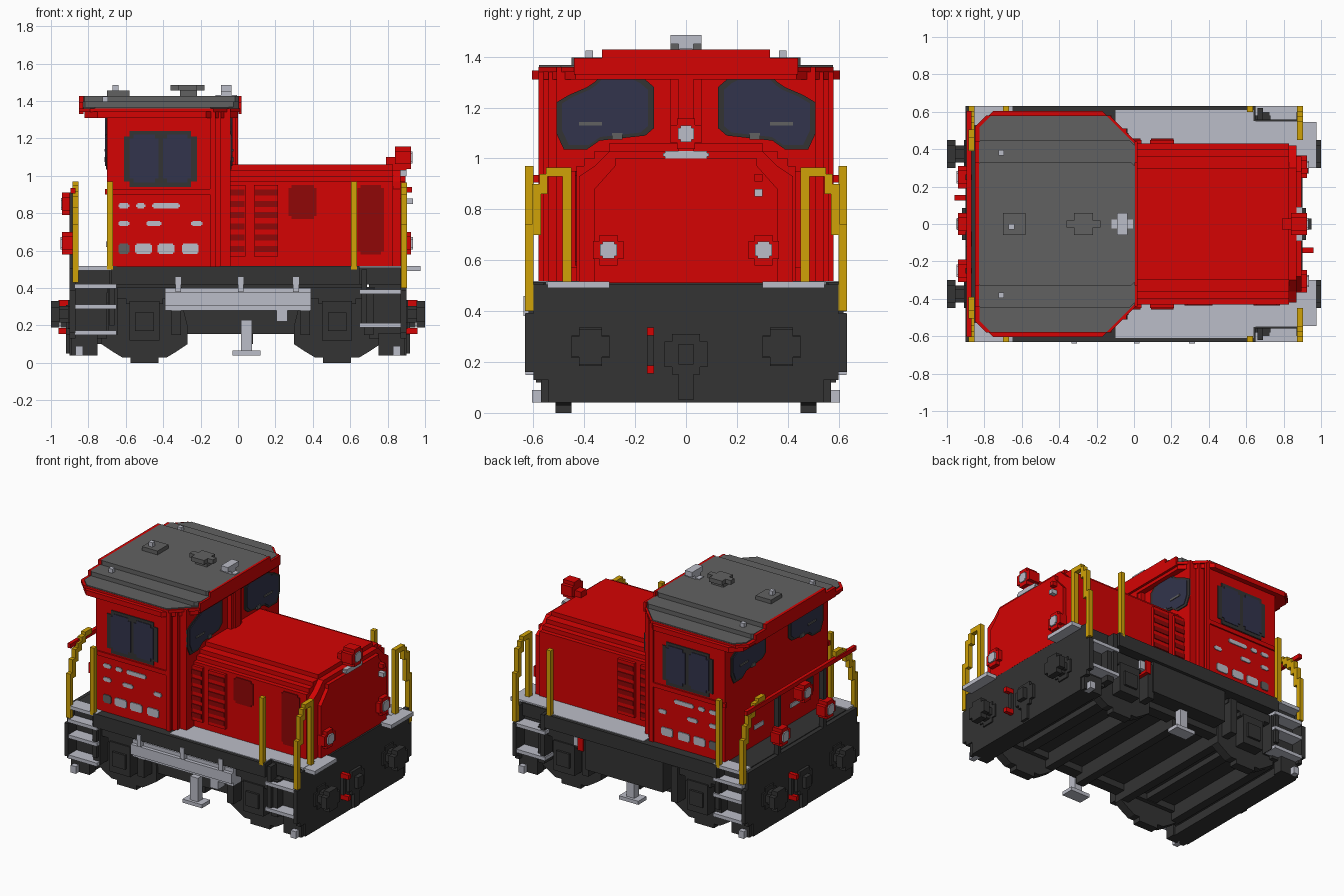
import bpy
import bmesh
from mathutils import Vector

old = bpy.data.objects.get("Cube")
if old:
    bpy.data.objects.remove(old, do_unlink=True)


def material(name, r, g, b):
    mat = bpy.data.materials.new(name)
    mat.use_nodes = True
    mat.diffuse_color = (r, g, b, 1)
    bsdf = mat.node_tree.nodes["Principled BSDF"]
    bsdf.inputs["Base Color"].default_value = (r, g, b, 1)
    bsdf.inputs["Roughness"].default_value = 0.8
    return mat


red = material("red paint", .66, .001, .001)
maroon = material("dark red paint", .28, .002, .002)
black = material("charcoal", .033, .033, .033)
grey = material("roof grey", .12, .12, .12)
silver = material("light grey", .5, .51, .58)
yellow = material("rail yellow", .63, .36, .002)
glass = material("navy glass", .032, .034, .072)

ONE, BOTH = (1,), (1, -1)


def prism(name, mat, axis, outline, span, sides=ONE):
    """Extrude a 2D outline along an axis; optionally mirror it across y."""
    for side in sides:
        bm = bmesh.new()
        rings = []
        for t in span:
            ring = []
            for u, v in outline:
                co = {"x": (t, u, v), "y": (u, t, v), "z": (u, v, t)}[axis]
                ring.append(bm.verts.new(Vector((co[0], co[1] * side, co[2]))))
            rings.append(ring)
        lo, hi = rings
        bm.faces.new(lo)
        bm.faces.new(hi)
        for i in range(len(lo)):
            j = (i + 1) % len(lo)
            bm.faces.new((lo[i], lo[j], hi[j], hi[i]))
        bmesh.ops.recalc_face_normals(bm, faces=bm.faces)
        mesh = bpy.data.meshes.new(name)
        bm.to_mesh(mesh)
        bm.free()
        mesh.materials.append(mat)
        bpy.context.collection.objects.link(bpy.data.objects.new(name, mesh))


def box(name, mat, x, y, z, sides=ONE):
    prism(name, mat, "z", [(x[0], y[0]), (x[1], y[0]), (x[1], y[1]), (x[0], y[1])], z, sides)


def notched(u, v, c):
    """Rectangle with blocky stepped corners."""
    (a, b), (d, e) = u, v
    return [(a + c, d), (b - c, d), (b - c, d + c), (b, d + c), (b, e - c), (b - c, e - c),
            (b - c, e), (a + c, e), (a + c, e - c), (a, e - c), (a, d + c), (a + c, d + c)]


def mirrored(half):
    return half + [(-u, v) for u, v in reversed(half)]


def around(c, r):
    return (c - r, c + r)


# Engine hood with stepped shoulders and a shallow front panel
hood = mirrored([(.43, .51), (.43, .97), (.4, .97), (.4, 1), (.36, 1), (.36, 1.03), (.3, 1.03), (.3, 1.06)])
prism("hood", red, "x", hood, (-.1, .83))
prism("hood_nose", red, "x", mirrored([(.42, .51), (.42, .93), (.36, .97), (.3, 1.03)]), (.83, .87))
prism("hood_front_panel", red, "x", mirrored([(.36, .51), (.36, .88), (.28, .97), (.28, 1)]), (.87, .895))

# Hood side grilles with slats
for x in (-.025, .15):
    box("grille_panel", red, around(x, .065), (.42, .45), (.57, .95), BOTH)
    for i in range(6):
        box("grille_slat", maroon, around(x, .06), (.44, .456), around(.61 + .06 * i, .016), BOTH)
for x, z in (((.27, .42), (.77, .95)), ((.64, .78), (.58, .95))):
    prism("hood_door_panel", maroon, "y", notched(x, z, .015), (-.436, -.428))

# Cab body with cut front corners
cab = [(-.7, -.57), (-.13, -.57), (-.13, -.54), (-.09, -.54), (-.09, -.51), (-.04, -.51)]
cab += [(x, -y) for x, y in reversed(cab)]
prism("cab", red, "z", cab, (.51, 1.36))
box("cab_front_pillar", red, (-.05, -.01), (-.06, .06), (1, 1.36))
box("cab_front_mullion", red, (-.02, 0), (-.03, .03), (1, 1.36))
box("cab_waist_ledge", red, (-.71, -.12), (.56, .58), (.9, .93), BOTH)
box("cab_corner_strip", red, (-.15, -.12), (.56, .58), (.51, 1.34), BOTH)

# Side windows
prism("side_window_frame", black, "y", notched((-.61, -.22), (.94, 1.24), .03), (.565, .576), BOTH)
for x in ((-.58, -.425), (-.4, -.25)):
    prism("side_window_glass", glass, "y", notched(x, (.965, 1.22), .02), (.57, .58), BOTH)

# End windows: outline follows the sloping roof
end_window = [(.125, 1.12), (.125, 1.28), (.16, 1.31), (.2, 1.33), (.33, 1.33), (.36, 1.3), (.39, 1.28),
              (.46, 1.25), (.51, 1.22), (.51, 1.1), (.48, 1.035), (.39, 1.035), (.34, 1.07), (.16, 1.09)]
middle = Vector((.32, 1.19))
pane = [tuple(middle + (Vector(p) - middle) * .88) for p in end_window]
for place, wall, out in (("front", -.04, 1), ("rear", -.7, -1)):
    prism(place + "_window_frame", black, "x", end_window, (wall - .005 * out, wall + .006 * out), BOTH)
    prism(place + "_window_glass", glass, "x", pane, (wall, wall + .01 * out), BOTH)
    box(place + "_wiper", grey, (wall, wall + .015 * out), (.33, .42), (1.13, 1.143), BOTH)
    box(place + "_wiper_foot", grey, (wall, wall + .015 * out), (.25, .29), (1.075, 1.1), BOTH)

# Small plates on the cab sides
plate_rows = {.84: ((-.61, .03), (-.52, .025), (-.385, .075)),
              .745: ((-.61, .03), (-.45, .04), (-.22, .03)),
              .61: ((-.61, .03), (-.505, .045), (-.385, .045), (-.255, .045))}
for z, row in plate_rows.items():
    height = .028 if z < .7 else .014
    for i, (x, half) in enumerate(row):
        mat = grey if z < .7 and i == 0 else silver
        prism("cab_side_plate", mat, "y", notched(around(x, half), around(z, height), .007), (.568, .576), BOTH)


# Roof: red rim and stepped grey layers with red ends
def roof_plan(x0, x1, y, cut):
    half = [(x0, y - cut * .4), (x0 + cut * .4, y), (x1 - cut, y), (x1, y - cut)]
    return half + [(a, -b) for a, b in reversed(half)]


prism("roof_rim", red, "z", roof_plan(-.82, 0, .605, .17), (1.31, 1.345))
prism("roof_base", red, "z", roof_plan(-.85, .02, .58, .15), (1.34, 1.36))
prism("roof_lower", grey, "z", roof_plan(-.825, .003, .578, .15), (1.355, 1.367))
prism("roof_middle", grey, "z", roof_plan(-.83, .005, .45, .03), (1.36, 1.397))
prism("roof_top", grey, "z", roof_plan(-.83, .005, .33, .02), (1.39, 1.428))
end_profile = mirrored([(.44, 1.33), (.44, 1.395), (.33, 1.395), (.33, 1.428)])
prism("roof_front_edge", red, "x", end_profile, (.003, .02))
prism("roof_rear_edge", red, "x", end_profile, (-.85, -.825))

# Roof fittings
box("roof_hatch", grey, (-.7, -.58), (-.06, .06), (1.42, 1.455))
box("hatch_stud", silver, around(-.655, .015), around(-.015, .015), (1.45, 1.485))
box("roof_stud", silver, around(-.71, .015), (.365, .395), (1.39, 1.425), BOTH)
prism("vent_cap", grey, "z", notched((-.36, -.18), (-.06, .06), .04), (1.455, 1.485))
box("vent_stem", grey, (-.31, -.22), (-.03, .03), (1.42, 1.46))
box("horn_foot", silver, (-.09, -.035), (-.03, .03), (1.42, 1.46))
box("horn", silver, (-.09, -.035), (-.06, .06), (1.45, 1.485))
box("horn_plate", silver, (-.12, -.005), (-.025, .025), (1.42, 1.433))

# Head lamps at the hood end and the open rear platform
box("top_lamp_base", red, (.79, .9), (-.03, .03), (1.03, 1.1))
lamp_ends = {1: (.84, .925, .932), -1: (-.87, -.94, -.947)}
for s, z in ((1, 1.097), (-1, .85)):
    back, front, lens = lamp_ends[s]
    prism("centre_lamp", red, "x", notched((-.06, .06), around(z, .06), .025), (back, front))
    prism("centre_lamp_lens", silver, "x", notched((-.032, .032), around(z, .032), .01), (front, lens))
for s, y in ((1, .305), (-1, .25)):
    back, front, lens = lamp_ends[s]
    prism("lower_lamp", red, "x", notched(around(y, .06), (.58, .7), .025), (back, front), BOTH)
    prism("lower_lamp_lens", silver, "x", notched(around(y, .033), (.607, .673), .01), (front, lens + .003 * s), BOTH)
prism("nose_plate", silver, "x", notched((-.09, .09), (1, 1.03), .008), (.865, .9))
box("nose_socket", silver, (.88, .935), (.27, .3), (.85, .88))
box("nose_socket_cap", red, (.88, .93), (.27, .3), (.91, .94))

# Rear platform rail with dark supports
box("rear_rail", red, (-.895, -.87), (-.605, .605), (.905, .935))
box("rear_lamp_post", black, (-.9, -.865), (.235, .265), (.5, .91), BOTH)
box("rear_centre_post", black, (-.9, -.865), (-.12, -.04), (.8, .91))
box("rear_wall_plate", silver, (-.706, -.695), (.15, .25), (.62, .65), BOTH)

# Yellow handrails: straight side posts and stepped end rails
for x in (-.685, .62):
    box("side_post", yellow, around(x, .016), (.6, .632), (.5, .97), BOTH)
front_rail = (((.45, .485), (.5, .965)), ((.48, .55), (.93, .965)), ((.545, .575), (.86, .94)),
              ((.57, .605), (.7, .9)), ((.6, .632), (.4, .74)))
rear_rail = (((.39, .465), (.935, .97)), ((.46, .505), (.9, .95)), ((.5, .545), (.86, .92)),
             ((.54, .575), (.8, .89)), ((.57, .605), (.7, .83)), ((.6, .632), (.43, .74)))
for x, steps in ((.888, front_rail), (-.87, rear_rail)):
    for y, z in steps:
        box("end_rail", yellow, around(x, .016), y, z, BOTH)

# Deck, walkways and chassis frame
box("deck", black, (-.87, .88), (-.56, .56), (.42, .51))
box("deck_edge", black, (-.68, .65), (.55, .632), (.42, .515), BOTH)
box("walkway", silver, (-.1, .64), (.42, .61), (.508, .519), BOTH)
box("walkway_end", silver, (.63, .89), (.42, .55), (.505, .519), BOTH)
box("end_tread", silver, (.86, .975), (.3, .545), (.49, .517), BOTH)
box("frame_side", black, (-.7, .67), (.42, .5), (.155, .45), BOTH)
box("frame_floor", black, (-.75, .75), (-.44, .44), (.2, .3))
for x in (-.72, -.3, .05, .33, .73):
    box("cross_bar", black, around(x, .03), (-.48, .48), (.1, .25))
box("battery_panel", black, (-.25, .35), (.45, .61), (.2, .45))
box("valve", red, (.37, .41), (.5, .61), (.32, .41))
box("valve_cap", silver, (.41, .45), (.5, .6), (.34, .4))

# End beams, buffers and couplings at both ends
buffer_beam = mirrored([(.54, .04), (.54, .13), (.6, .13), (.6, .16), (.632, .16), (.632, .39), (.6, .39), (.6, .505)])
for s in BOTH:
    def along(a, b):
        return (s * a, s * b)

    prism("end_beam", black, "x", buffer_beam, along(.87, .9))
    box("end_guard", black, along(.76, .88), (-.54, .54), (.04, .1))
    box("end_box", black, along(.7, .88), (-.54, .54), (.13, .45))
    prism("buffer_shank", black, "x", notched((.33, .42), (.215, .305), .02), along(.88, .97), BOTH)
    prism("buffer_flange", black, "x", notched((.3, .45), (.185, .335), .03), along(.885, .91), BOTH)
    prism("buffer_head", black, "x", notched((.3, .45), (.19, .33), .03), along(.955, 1), BOTH)
    prism("coupler", black, "x", notched((-.085, .085), (.15, .31), .03), along(.88, .92))
    box("coupler_hook", black, along(.9, .95), (-.03, .03), (.19, .27))
    box("coupler_chain", black, along(.89, .92), (-.03, .03), (.05, .16))
    box("brake_hose", black, along(.885, .92), around(-.14 * s, .012), (.18, .32))
    for z in (.17, .32):
        box("hose_tap", red, along(.885, .96), around(-.14 * s, .014), around(z, .016))
    # Corner steps
    heights = (.2, .38) if s > 0 else (.16, .3, .41, .505)
    for z in heights:
        box("step_tread", silver, along(.65, .875), (.53, .63), around(z, .012), BOTH)
    box("step_foot", silver, along(.83, .87), (.54, .605), (.04, .09), BOTH)
    box("step_hanger", black, along(.66, .69), (.53, .62), (.2, .5), BOTH)
    box("step_guard", black, along(.75, .89), (.5, .57), (.04, .16), BOTH)

# Wheels, axle boxes and springs
wheel = [(.23, .1), (.17, .06), (.12, .03), (.075, .03), (.075, 0)]
wheel = mirrored([(.12, .4), (.2, .32), (.23, .2)] + wheel)
for x in (-.5, .53):
    prism("wheel", black, "y", [(x + u, v) for u, v in wheel], (.45, .512), BOTH)
    box("axle", black, around(x, .04), (-.46, .46), (.16, .24))
    box("axle_box", black, around(x, .08), (.5, .59), (.12, .33), BOTH)
    box("axle_box_cap", black, around(x, .05), (.58, .605), (.17, .27), BOTH)
    for i in range(3):
        box("leaf_spring", black, around(x, .2 - .05 * i), (.52, .58), around(.39 - .03 * i, .015), BOTH)
    for k in BOTH:
        box("spring_hanger", black, around(x + .17 * k, .025), (.5, .6), (.15, .4), BOTH)

# Air tank with hangers, and support feet
prism("air_tank", silver, "x", notched((-.63, -.49), (.28, .4), .025), (-.39, .39))
for x in (-.32, .015, .31):
    box("tank_hanger", silver, around(x, .015), (-.638, -.54), (.38, .46))
box("tank_drain", silver, (.205, .265), (-.6, -.52), (.22, .29))
box("foot_post", silver, (.015, .075), (.5, .55), (.06, .23), BOTH)
box("foot_pad", silver, (-.03, .12), (.48, .57), (.04, .065), BOTH)
